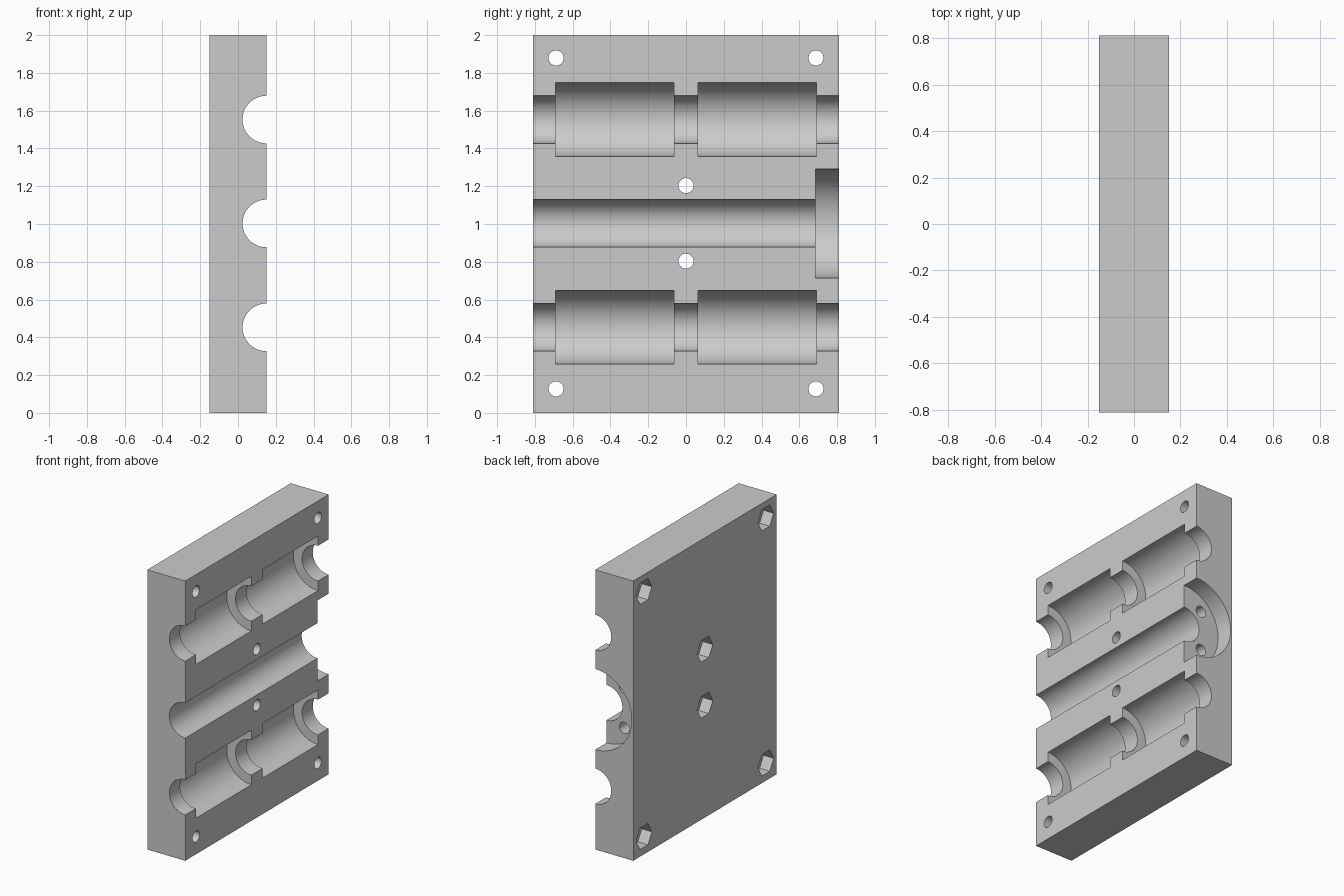
import bpy
from math import radians, pi, sin, cos

cube = bpy.data.objects.get("Cube")
if cube:
    bpy.data.objects.remove(cube, do_unlink=True)

HALF_X, HALF_Y, HEIGHT = 0.15, 0.81, 2.0
AXIS_Z = 1.003       # middle channel
ROD_OFFSET = 0.55    # outer channels above and below it

grey = bpy.data.materials.new("light_grey")
grey.use_nodes = True
colour = (0.6, 0.6, 0.6, 1)
grey.diffuse_color = colour
grey.node_tree.nodes["Principled BSDF"].inputs["Base Color"].default_value = colour

# Main block
bpy.ops.mesh.primitive_cube_add(size=1, location=(0, 0, HEIGHT / 2))
block = bpy.context.object
block.name = "bearing_block"
block.scale = (2 * HALF_X, 2 * HALF_Y, HEIGHT)
bpy.ops.object.transform_apply(location=True, rotation=False, scale=True)
block.data.materials.append(grey)


def cut(name, radius, start, end, axis, sides=64, turn=0):
    """Remove a prism running from start to end along the x or y axis."""
    middle = [(a + b) / 2 for a, b in zip(start, end)]
    length = sum(abs(b - a) for a, b in zip(start, end))
    rotation = (0, pi / 2, 0) if axis == "x" else (pi / 2, 0, 0)
    bpy.ops.mesh.primitive_cylinder_add(vertices=sides, radius=radius, depth=length,
                                        location=middle, rotation=rotation)
    cutter = bpy.context.object
    cutter.name = name
    cutter.hide_render = True
    if turn:
        for v in cutter.data.vertices:
            x, y = v.co.x, v.co.y
            v.co.x = x * cos(turn) - y * sin(turn)
            v.co.y = x * sin(turn) + y * cos(turn)
    cutter.data.materials.append(grey)
    modifier = block.modifiers.new(name, "BOOLEAN")
    modifier.operation = "DIFFERENCE"
    modifier.solver = "EXACT"
    modifier.object = cutter
    bpy.context.view_layer.objects.active = block
    bpy.ops.object.modifier_apply(modifier=name)
    bpy.data.objects.remove(cutter, do_unlink=True)


# Three long half-round channels
for z in (AXIS_Z - ROD_OFFSET, AXIS_Z, AXIS_Z + ROD_OFFSET):
    cut("rod_channel", 0.126, (HALF_X, -1, z), (HALF_X, 1, z), "y")

# Four wider bearing seats
for z in (AXIS_Z - ROD_OFFSET, AXIS_Z + ROD_OFFSET):
    for side in (-1, 1):
        cut("bearing_seat", 0.195, (HALF_X, side * 0.063, z),
            (HALF_X, side * 0.69, z), "y")

# Flange recess at the back end, with two screw holes
cut("flange_recess", 0.288, (HALF_X, 0.685, AXIS_Z), (HALF_X, 1, AXIS_Z), "y")
for side in (-1, 1):
    z = AXIS_Z + side * 0.143
    cut("flange_hole", 0.04, (0.008, 0.38, z), (0.008, 0.75, z), "y", 32)

# Bolt holes right through, each with a hexagonal nut pocket
bolts = [(y, z) for y in (-0.688, 0.688) for z in (0.127, 1.879)]
bolts += [(0, 0.803), (0, 1.203)]
for y, z in bolts:
    cut("bolt_hole", 0.04, (-0.3, y, z), (0.3, y, z), "x", 32)
    cut("nut_pocket", 0.088, (-0.3, y, z), (-HALF_X + 0.08, y, z), "x", 6)

# Smooth channels, crisp edges
bpy.ops.object.select_all(action="DESELECT")
block.select_set(True)
bpy.context.view_layer.objects.active = block
bpy.ops.object.shade_smooth_by_angle(angle=radians(30))
